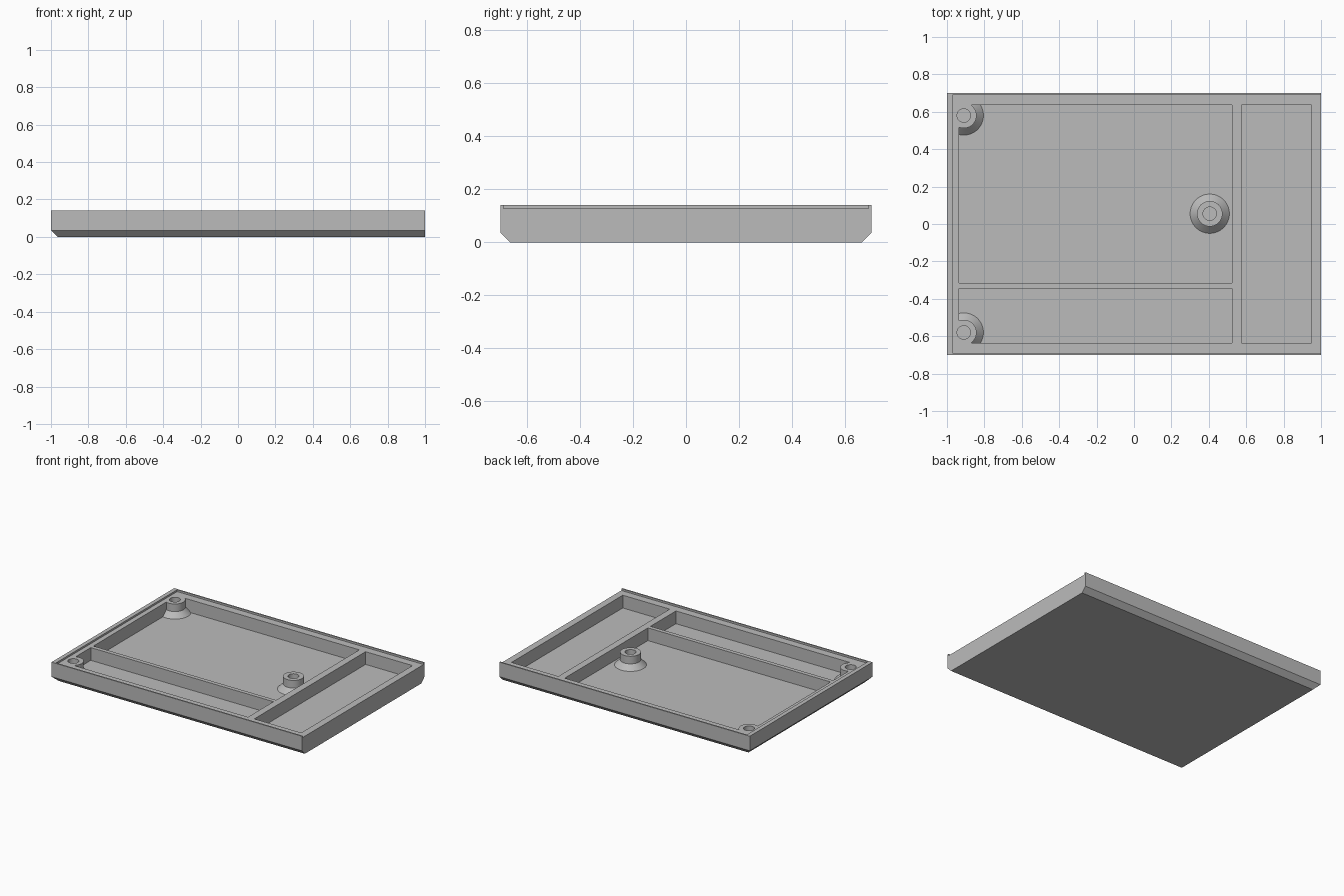
import bpy
import bmesh
from math import radians

if "Cube" in bpy.data.objects:
    bpy.data.objects.remove(bpy.data.objects["Cube"], do_unlink=True)

TOP, SHELF, FLOOR = 0.14, 0.127, 0.035
BEVEL = 0.035

grey = bpy.data.materials.new("plain grey")
grey.use_nodes = True
grey.diffuse_color = (0.5, 0.5, 0.5, 1)
grey.node_tree.nodes["Principled BSDF"].inputs["Base Color"].default_value = (0.5, 0.5, 0.5, 1)


def finish(name, bm):
    bmesh.ops.recalc_face_normals(bm, faces=bm.faces)
    mesh = bpy.data.meshes.new(name)
    bm.to_mesh(mesh)
    bm.free()
    mesh.materials.append(grey)
    obj = bpy.data.objects.new(name, mesh)
    bpy.context.collection.objects.link(obj)
    return obj


def box(name, x0, x1, y0, y1, z0, z1):
    bm = bmesh.new()
    bmesh.ops.create_cube(bm, size=1)
    for v in bm.verts:
        v.co.x = x1 if v.co.x > 0 else x0
        v.co.y = y1 if v.co.y > 0 else y0
        v.co.z = z1 if v.co.z > 0 else z0
    return finish(name, bm)


def lathe(name, x, y, profile, sides=64):
    """Closed solid of stacked rings given as (radius, height)."""
    bm = bmesh.new()
    rings = []
    for r, z in profile:
        ring = bmesh.ops.create_circle(bm, segments=sides, radius=r)["verts"]
        for v in ring:
            v.co.x += x
            v.co.y += y
            v.co.z = z
        rings.append(ring)
    for a, b in zip(rings, rings[1:]):
        for i in range(sides):
            j = (i + 1) % sides
            bm.faces.new((a[i], a[j], b[j], b[i]))
    bm.faces.new(rings[0])
    bm.faces.new(rings[-1])
    return finish(name, bm)


def cut(target, cutter, keep=False):
    mod = target.modifiers.new("cut", "BOOLEAN")
    mod.operation = "DIFFERENCE"
    mod.solver = "EXACT"
    mod.object = cutter
    bpy.context.view_layer.objects.active = target
    bpy.ops.object.modifier_apply(modifier=mod.name)
    if not keep:
        bpy.data.objects.remove(cutter, do_unlink=True)


# Tray block, bevelled underneath on every side but the open end
bm = bmesh.new()
low = [(-1 + BEVEL, -0.7 + BEVEL), (1, -0.7 + BEVEL), (1, 0.7 - BEVEL), (-1 + BEVEL, 0.7 - BEVEL)]
full = [(-1, -0.7), (1, -0.7), (1, 0.7), (-1, 0.7)]
levels = [[bm.verts.new((x, y, z)) for x, y in pts]
          for pts, z in ((low, 0), (full, BEVEL), (full, TOP))]
for a, b in zip(levels, levels[1:]):
    for i in range(4):
        j = (i + 1) % 4
        bm.faces.new((a[i], a[j], b[j], b[i]))
bm.faces.new(levels[0])
bm.faces.new(levels[-1])
tray = finish("tray", bm)

# Pockets, leaving the flared screw posts standing
posts = [(-0.91, 0.58), (-0.91, -0.58), (0.405, 0.055)]
pockets = {
    "large_pocket": (-0.935, 0.525, -0.315, 0.635),
    "front_pocket": (-0.935, 0.525, -0.635, -0.345),
    "end_pocket": (0.575, 0.95, -0.635, 0.635),
}
post_of = {"large_pocket": (posts[0], posts[2]), "front_pocket": (posts[1],), "end_pocket": ()}
for name, (x0, x1, y0, y1) in pockets.items():
    pocket = box(name, x0, x1, y0, y1, FLOOR, 0.2)
    for x, y in post_of[name]:
        post = lathe("post", x, y, [(0.115, FLOOR - 0.01), (0.068, FLOOR + 0.037), (0.068, 0.3)])
        cut(pocket, post)
    cut(tray, pocket)

# Lid recess, open at one end
cut(tray, box("lid_recess", -0.97, 1.1, -0.69, 0.69, SHELF, 0.3))

# Screw holes
for x, y in posts:
    cut(tray, lathe("screw_hole", x, y, [(0.036, 0.045), (0.036, 0.25)], 48))

# Smooth round posts, sharp edges elsewhere
bpy.ops.object.select_all(action="DESELECT")
tray.select_set(True)
bpy.context.view_layer.objects.active = tray
bpy.ops.object.shade_smooth_by_angle(angle=radians(25))
